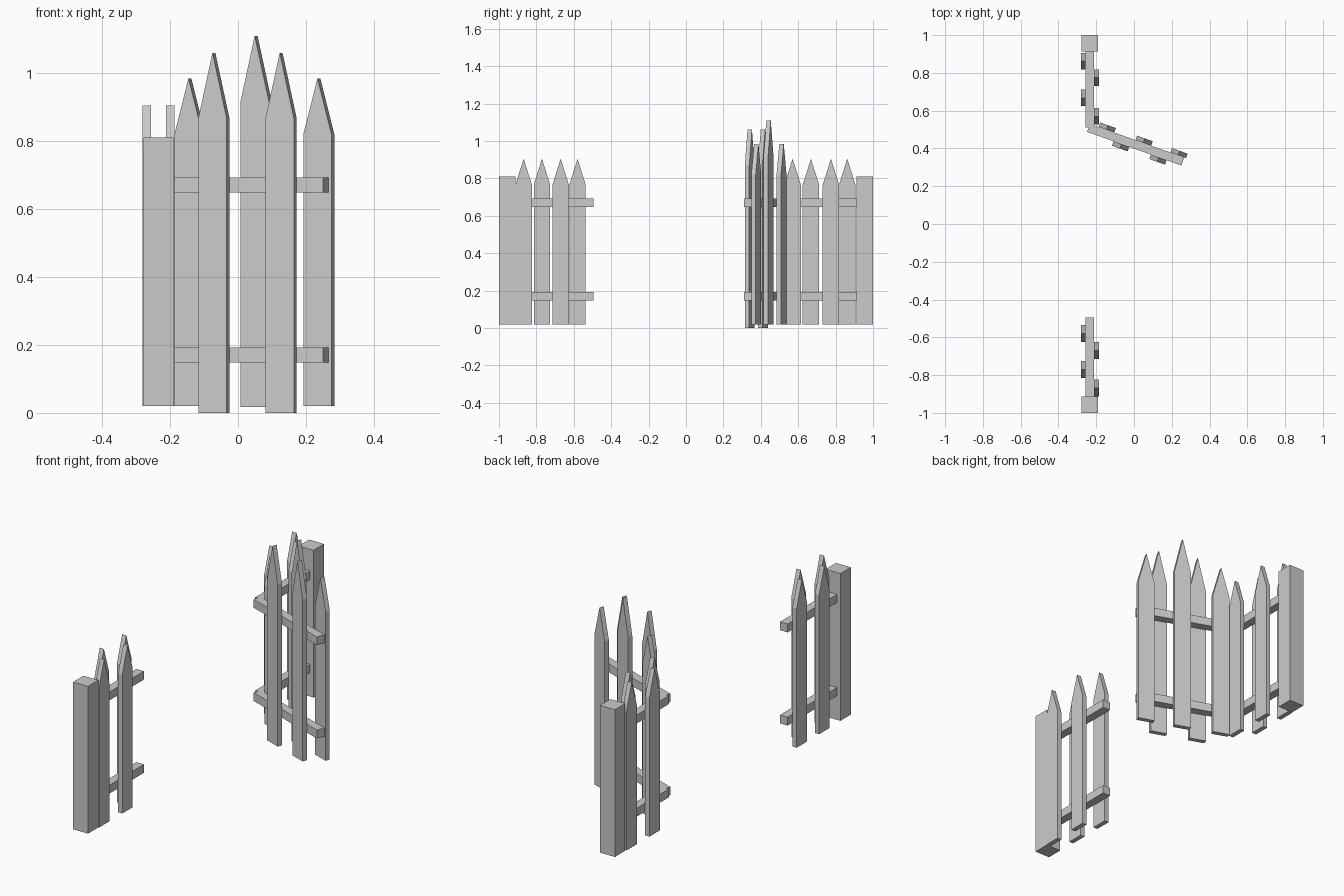
import bpy, bmesh
from math import radians
from mathutils import Matrix

if "Cube" in bpy.data.objects:
    bpy.data.objects.remove(bpy.data.objects["Cube"])

RAIL = 0.045     # rail thickness and height
THICK = 0.025    # picket thickness
WIDTH = 0.088    # picket and post width


def extrude_profile(name, profile, v0, v1, frame):
    """Extrude a (u, z) outline from v0 to v1, placed by the frame matrix."""
    bm = bmesh.new()
    face = bm.faces.new([bm.verts.new((u, v0, z)) for u, z in profile])
    ext = bmesh.ops.extrude_face_region(bm, geom=[face])
    moved = [g for g in ext["geom"] if isinstance(g, bmesh.types.BMVert)]
    bmesh.ops.translate(bm, vec=(0, v1 - v0, 0), verts=moved)
    bmesh.ops.recalc_face_normals(bm, faces=bm.faces)
    mesh = bpy.data.meshes.new(name)
    bm.to_mesh(mesh)
    bm.free()
    obj = bpy.data.objects.new(name, mesh)
    obj.matrix_world = frame
    bpy.context.collection.objects.link(obj)


def block(name, u0, u1, v0, v1, z0, z1, frame):
    extrude_profile(name, [(u0, z0), (u1, z0), (u1, z1), (u0, z1)], v0, v1, frame)


def picket(name, u, side, z0, shoulder, top, frame):
    h = WIDTH / 2
    outline = [(u - h, z0), (u + h, z0), (u + h, shoulder), (u, top), (u - h, shoulder)]
    extrude_profile(name, outline, side * RAIL / 2, side * (RAIL / 2 + THICK), frame)


def panel(name, u0, u1, pickets, frame):
    # two rails with pickets nailed on alternating sides
    for label, z in (("lower", 0.148), ("upper", 0.648)):
        block(f"{name}_{label}_rail", u0, u1, -RAIL / 2, RAIL / 2, z, z + RAIL, frame)
    for i, p in enumerate(pickets):
        picket(f"{name}_picket_{i + 1}", *p, frame)


# fixed fence sections: u runs along +y, positive side faces -x
fence = Matrix.Translation((-0.234, 0, 0)) @ Matrix.Rotation(radians(90), 4, 'Z')
sections = {
    "back_fence": (0.512, 0.915, 0.956, [(0.57, -1), (0.668, 1), (0.775, -1), (0.862, 1)]),
    "front_fence": (-0.912, -0.495, -0.956, [(-0.868, -1), (-0.77, 1), (-0.67, -1), (-0.58, 1)]),
}
for name, (u0, u1, post, places) in sections.items():
    panel(name, u0, u1, [(u, s, 0.02, 0.765, 0.905) for u, s in places], fence)
    h = WIDTH / 2
    block(name + "_post", post - h, post + h, -h, h, 0.02, 0.81, fence)

# open gate, swung about its hinge end
gate = Matrix.Translation((-0.241, 0.509, 0)) @ Matrix.Rotation(radians(-19.6), 4, 'Z')
panel("gate", 0, 0.53, [
    (0.093, 1, 0.02, 0.82, 0.985),
    (0.193, -1, 0.0, 0.868, 1.06),
    (0.300, 1, 0.018, 0.918, 1.11),
    (0.403, -1, 0.0, 0.868, 1.06),
    (0.496, 1, 0.02, 0.82, 0.985),
], gate)
